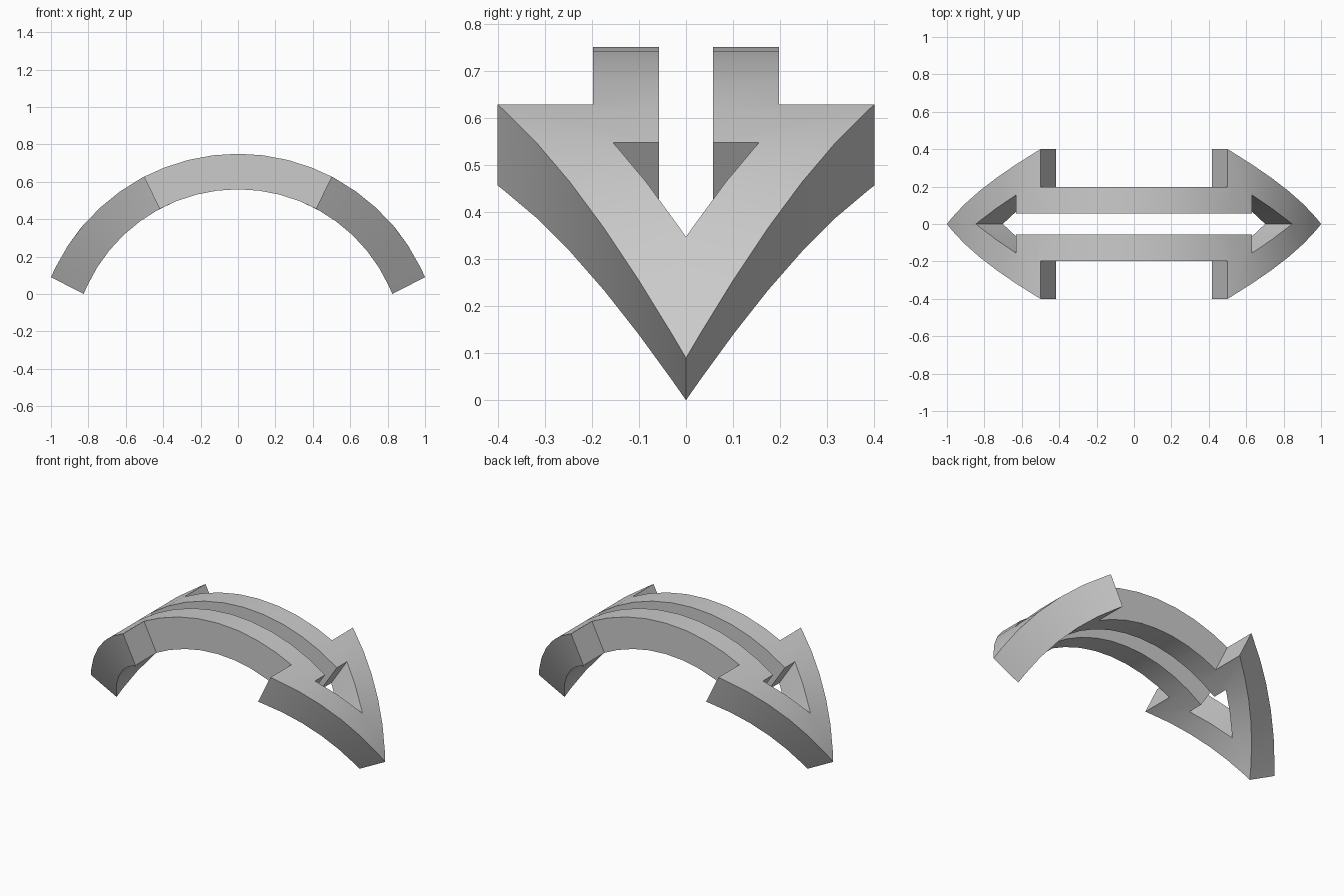
import bpy, bmesh, math

if "Cube" in bpy.data.objects:
    bpy.data.objects.remove(bpy.data.objects["Cube"])

STEP = 7.1           # facet size along the bend, degrees
# Quarter outline of the flat arrow: (bend angle, y)
OUTLINE = [(0, .057), (35.5, .057), (35.5, .155), (51, 0), (66.85, 0),
           (27.4, .4), (27.4, .197), (0, .197)]


def bend(co):
    """Wrap flat (angle, y, layer) onto the outer (1) or inner (0) arc."""
    if co.z > .5:
        radius, centre, scale = 1.0876, -.3376, 1.0
    else:
        radius, centre, scale = .8877, -.3277, 1.0217
    a = math.radians(co.x * scale)
    return (radius * math.sin(a), co.y, centre + radius * math.cos(a))


bm = bmesh.new()

# Flat double-headed arrow with its slot, mirrored from one quarter
for sx in (1, -1):
    for sy in (1, -1):
        pts = [bm.verts.new((a * sx, y * sy, 0)) for a, y in OUTLINE]
        if sx * sy < 0:
            pts.reverse()
        bm.faces.new(pts)
bmesh.ops.remove_doubles(bm, verts=bm.verts[:], dist=1e-4)

# Cuts across the arrow so that it can bend
for k in range(-9, 10):
    if k:
        bmesh.ops.bisect_plane(bm, geom=bm.verts[:] + bm.edges[:] + bm.faces[:], dist=1e-3,
                               plane_co=(k * STEP, 0, 0), plane_no=(1, 0, 0))

# Thickness
res = bmesh.ops.extrude_face_region(bm, geom=bm.faces[:], use_keep_orig=True)
for v in res["geom"]:
    if isinstance(v, bmesh.types.BMVert):
        v.co.z = 1

# Bend into the arch
for v in bm.verts:
    v.co = bend(v.co)
bmesh.ops.recalc_face_normals(bm, faces=bm.faces[:])

mesh = bpy.data.meshes.new("curved_double_arrow")
bm.to_mesh(mesh)
bm.free()
arrow = bpy.data.objects.new("curved_double_arrow", mesh)
bpy.context.collection.objects.link(arrow)
bpy.context.view_layer.objects.active = arrow
arrow.select_set(True)
bpy.ops.object.shade_smooth_by_angle(angle=math.radians(30))
